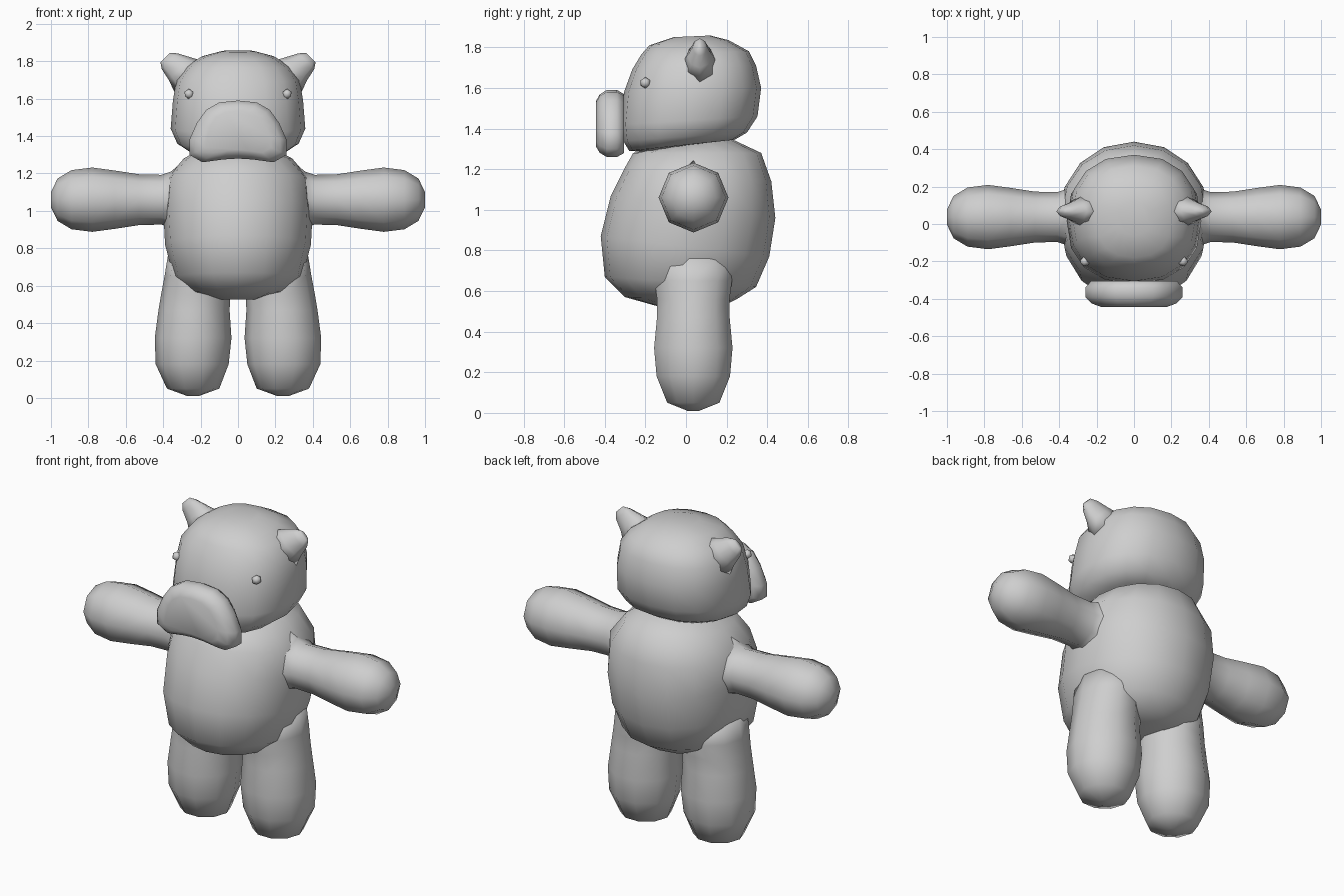
import bpy, bmesh, math
from mathutils import Vector

if "Cube" in bpy.data.objects:
    bpy.data.objects.remove(bpy.data.objects["Cube"])

grey = bpy.data.materials.new("plush grey")
grey.diffuse_color = (0.62, 0.62, 0.62, 1)
grey.use_nodes = True
grey.node_tree.nodes["Principled BSDF"].inputs["Base Color"].default_value = grey.diffuse_color


def ring(center, u, v, n=8, power=2.0):
    """Closed superellipse of n points spanned by half-axes u and v."""
    c, u, v = Vector(center), Vector(u), Vector(v)
    pts = []
    for i in range(n):
        a = 2 * math.pi * i / n
        s, k = math.sin(a), math.cos(a)
        e = 2 / power
        pts.append(c + u * math.copysign(abs(k) ** e, k) + v * math.copysign(abs(s) ** e, s))
    return pts


def finish(name, bm, mirror):
    bmesh.ops.recalc_face_normals(bm, faces=bm.faces)
    for f in bm.faces:
        f.smooth = True
    mesh = bpy.data.meshes.new(name)
    bm.to_mesh(mesh)
    bm.free()
    mesh.materials.append(grey)
    ob = bpy.data.objects.new(name, mesh)
    bpy.context.collection.objects.link(ob)
    if mirror:
        ob.modifiers.new("mirror", 'MIRROR')
    return ob


def loft(name, rings, mirror=False):
    """Skin a list of equal rings and close both ends."""
    bm = bmesh.new()
    rows = [[bm.verts.new(p) for p in r] for r in rings]
    n = len(rows[0])
    for a, b in zip(rows, rows[1:]):
        for i in range(n):
            j = (i + 1) % n
            bm.faces.new((a[i], a[j], b[j], b[i]))
    bm.faces.new(rows[0])
    bm.faces.new(rows[-1])
    return finish(name, bm, mirror)


def tilted(stations, n, power):
    """Rings from (front z, front y, back z, back y, half width)."""
    return [ring((0, (yf + yb) / 2, (zf + zb) / 2), (0, (yb - yf) / 2, (zb - zf) / 2),
                 (hx, 0, 0), n, power) for zf, yf, zb, yb, hx in stations]


# Torso
loft("torso", tilted([
    (.525, -.14, .535, .20, .12), (.57, -.30, .56, .25, .25),
    (.67, -.40, .62, .345, .345), (.87, -.42, .77, .41, .39),
    (1.07, -.37, .96, .44, .40), (1.20, -.305, 1.14, .42, .385),
    (1.28, -.26, 1.28, .37, .29), (1.30, -.16, 1.36, .20, .20)], 16, 2.1))

# Head
loft("head", tilted([
    (1.285, -.20, 1.335, .14, .15), (1.29, -.28, 1.345, .24, .26),
    (1.34, -.31, 1.38, .30, .325), (1.42, -.32, 1.46, .352, .36),
    (1.58, -.305, 1.60, .37, .348), (1.69, -.265, 1.71, .345, .33),
    (1.765, -.22, 1.78, .31, .275), (1.81, -.18, 1.835, .21, .20),
    (1.85, -.06, 1.858, .12, .09)], 16, 2.3))

# Arms: flared at the shoulder, rounded at the hand
loft("arms", [ring((x, .037, 1.06), (0, r, 0), (0, 0, r)) for x, r in [
    (.31, .19), (.36, .15), (.41, .133), (.53, .136), (.66, .156), (.78, .172),
    (.89, .158), (.965, .113), (1.0, .04)]], mirror=True)

# Legs: (z, inner x, outer x, half depth)
loft("legs", [ring(((a + b) / 2, .036, z), ((b - a) / 2, 0, 0), (0, d, 0), 10)
              for z, a, b, d in [
    (.01, .21, .27, .03), (.05, .10, .38, .135), (.18, .05, .44, .19),
    (.32, .035, .445, .203), (.47, .045, .425, .188), (.56, .04, .41, .188),
    (.65, .05, .393, .20), (.76, .10, .375, .19)]], mirror=True)

# Ears: leaning outward, thin at the tip
d = math.sqrt(.5)
loft("ears", [ring((x, .068, z), (w * d, 0, -w * d), (0, t, 0))
              for x, z, w, t in [
    (.25, 1.71, .12, .10), (.31, 1.76, .085, .06),
    (.365, 1.80, .06, .036), (.39, 1.82, .035, .015)]], mirror=True)

# Muzzle: bean outline swept from front to back
half = [(0, 1.59), (.10, 1.58), (.17, 1.54), (.22, 1.47), (.26, 1.38), (.26, 1.30),
        (.19, 1.26), (.08, 1.275), (0, 1.28)]
outline = half + [(-x, z) for x, z in half[-2:0:-1]]
loft("muzzle", [[Vector((x * s, y, 1.42 + (z - 1.42) * s)) for x, z in outline]
                for y, s in [(-.443, .68), (-.425, .87), (-.39, 1.0), (-.34, 1.0), (-.305, .88)]])

# Eyes
bm = bmesh.new()
bmesh.ops.create_icosphere(bm, subdivisions=1, radius=.028)
bmesh.ops.translate(bm, verts=bm.verts, vec=(.262, -.2, 1.625))
finish("eyes", bm, True)
